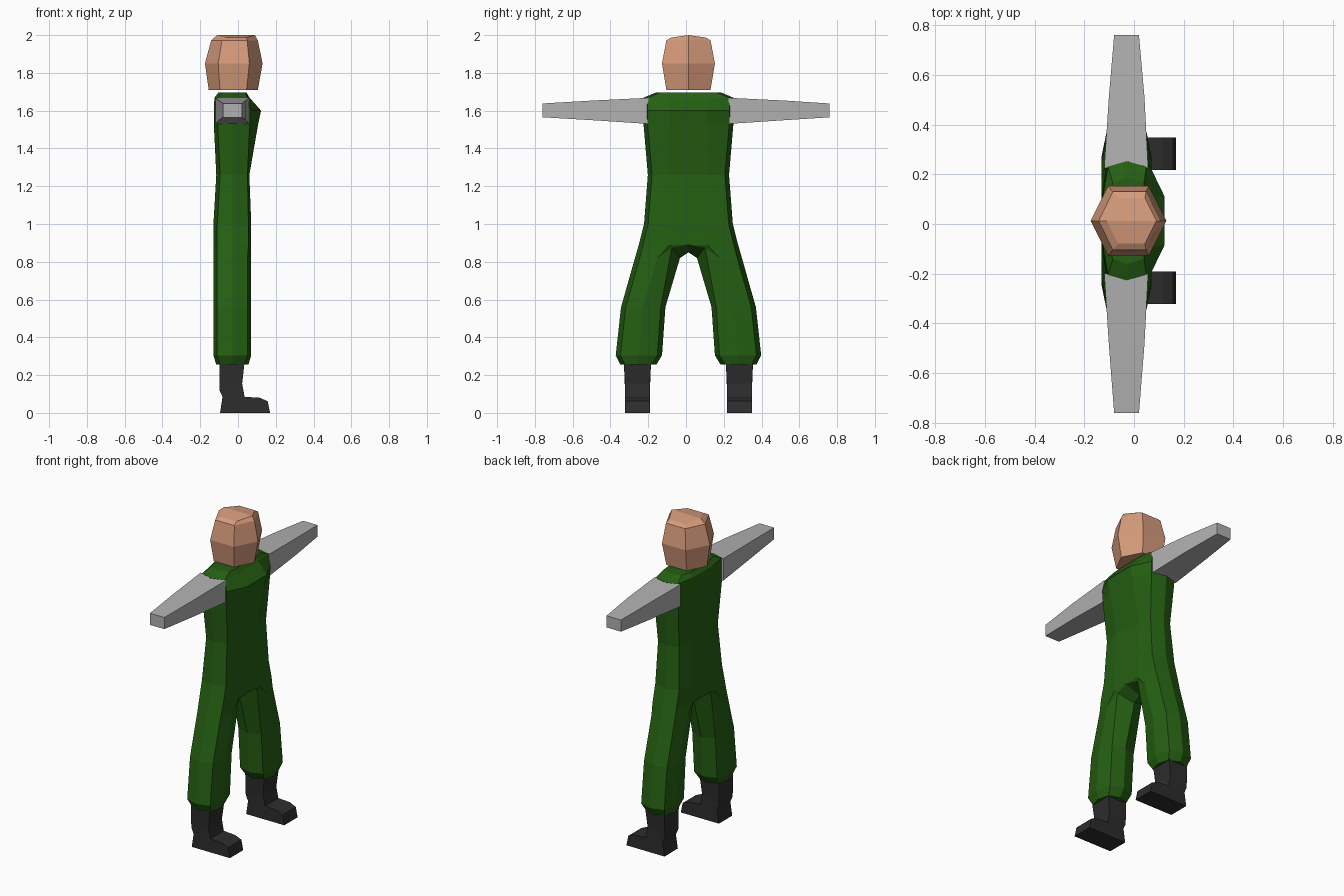
import bpy

if "Cube" in bpy.data.objects:
    bpy.data.objects.remove(bpy.data.objects["Cube"])

CY = 0.013   # the body's centre plane
CX = -0.03   # the middle of the body, front to back


def material(name, rgb):
    m = bpy.data.materials.new(name)
    m.diffuse_color = (*rgb, 1)
    m.use_nodes = True
    m.node_tree.nodes["Principled BSDF"].inputs["Base Color"].default_value = m.diffuse_color
    return m


GREEN = material("green overalls", (0.018, 0.115, 0.006))
SKIN = material("skin", (0.68, 0.33, 0.20))
GREY = material("grey sleeve", (0.44, 0.44, 0.44))
BLACK = material("dark boot", (0.026, 0.026, 0.027))


def make(name, verts, faces, mat, mirror=False):
    me = bpy.data.meshes.new(name)
    me.from_pydata(verts, [], faces)
    me.materials.append(mat)
    ob = bpy.data.objects.new(name, me)
    bpy.context.collection.objects.link(ob)
    bpy.context.view_layer.objects.active = ob
    ob.select_set(True)
    bpy.ops.object.mode_set(mode='EDIT')
    bpy.ops.mesh.select_all(action='SELECT')
    bpy.ops.mesh.normals_make_consistent(inside=False)
    bpy.ops.object.mode_set(mode='OBJECT')
    ob.select_set(False)
    ob.location.y = CY
    if mirror:
        mod = ob.modifiers.new("mirror", 'MIRROR')
        mod.use_axis = (False, True, False)
        mod.use_clip = True
    return ob


def loft(rings, cap=True):
    n = len(rings[0])
    verts = [v for r in rings for v in r]
    faces = [(a * n + i, a * n + (i + 1) % n, (a + 1) * n + (i + 1) % n, (a + 1) * n + i)
             for a in range(len(rings) - 1) for i in range(n)]
    if cap:
        faces += [tuple(range(n)), tuple(range(len(verts) - n, len(verts)))]
    return verts, faces


# Overalls: octagonal leg rings (height, inner y, outer y, back x, front x)
def leg_ring(z, y0, y1, xb, xf):
    c, b, d = (y0 + y1) / 2, 0.025, 0.02
    return [(CX, y0, z), (xf - d, y0 + b, z), (xf, c, z), (xf - d, y1 - b, z),
            (CX, y1, z), (xb + d, y1 - b, z), (xb, c, z), (xb + d, y0 + b, z)]


rings = [leg_ring(0.255, 0.17, 0.36, -0.115, 0.055),
         leg_ring(0.305, 0.14, 0.385, -0.13, 0.07),
         leg_ring(0.56, 0.122, 0.357, -0.13, 0.07)]
hip = leg_ring(0.82, 0.045, 0.283, -0.13, 0.07)
hip[1] = (0.06, 0.088, 0.875)
hip[7] = (-0.12, 0.088, 0.875)
rings.append(hip)


# Half torso rings, the first point is replaced by the crotch point
def torso_ring(z, w, xb, xf, side_x):
    k = w - 0.022
    return [(xf, 0, z), (xf, 0.1, z), (side_x, k, z), (CX, w, z),
            (xb + 0.02, k, z), (xb, 0.1, z), (xb, 0, z)]


torso = [torso_ring(0.89, 0.263, -0.13, 0.07, 0.055),
         torso_ring(1.0, 0.235, -0.13, 0.07, 0.055),
         torso_ring(1.26, 0.215, -0.115, 0.06, 0.05),
         torso_ring(1.53, 0.238, -0.128, 0.107, 0.062),
         torso_ring(1.60, 0.240, -0.128, 0.122, 0.065),
         torso_ring(1.668, 0.240, -0.125, 0.062, 0.05),
         torso_ring(1.695, 0.175, -0.105, 0.045, 0.04)]
t = torso[0]
rings.append([(CX, 0, 0.85)] + t)
verts, faces = loft(rings, cap=False)
faces.append(tuple(range(8)))
base = len(verts) - 7
for r in torso[1:]:
    verts += r
for a in range(len(torso) - 1):
    for i in range(6):
        p = base + a * 7 + i
        faces.append((p, p + 1, p + 8, p + 7))
faces.append(tuple(range(len(verts) - 7, len(verts))))
make("overalls", verts, faces, GREEN, mirror=True)

# Arms: tapering square sleeves
arm = []
for y, x0, x1, z0, z1 in ((0.212, -0.12, 0.057, 1.53, 1.668),
                          (0.50, -0.101, 0.042, 1.549, 1.654),
                          (0.748, -0.08, 0.02, 1.565, 1.638)):
    arm.append([(x0, y, z0), (x1, y, z0), (x1, y, z1), (x0, y, z1)])
for side, label in ((1, "left_arm"), (-1, "right_arm")):
    reach = 0.747 if side > 0 else 0.773
    pts = [[(x, side * (y if y < 0.7 else reach), z) for x, y, z in r] for r in arm]
    make(label, *loft(pts), GREY)

# Boots: side profile swept across the foot, shaft slightly wider at the top
profile = [(-0.098, 0.27), (-0.098, 0.12), (-0.082, 0.085), (-0.095, 0),
           (0.17, 0), (0.157, 0.062), (0.115, 0.08), (0.035, 0.085),
           (0.022, 0.155), (0.035, 0.27)]
n = len(profile)
verts = []
for s in (-1, 1):
    verts += [(x, 0.27 + s * (0.072 if z > 0.2 else 0.066), z) for x, z in profile]
faces = [(i, (i + 1) % n, n + (i + 1) % n, n + i) for i in range(n)]
for o in (0, n):
    faces += [(o, o + 1, o + 8, o + 9), (o + 1, o + 2, o + 7, o + 8),
              (o + 2, o + 3, o + 4, o + 5, o + 6, o + 7)]
make("boots", verts, faces, BLACK, mirror=True)


# Head: hexagonal rings with the crown ridge raised front to back
def head_ring(z, x0, x1, w, drop=0.0):
    a, b = x0 + (x1 - x0) * 0.23, x1 - (x1 - x0) * 0.23
    return [(x0, 0, z), (a, w, z - drop), (b, w, z - drop),
            (x1, 0, z), (b, -w, z - drop), (a, -w, z - drop)]


verts, faces = loft([head_ring(1.71, -0.155, 0.105, 0.117),
                     head_ring(1.85, -0.175, 0.13, 0.14),
                     head_ring(1.972, -0.142, 0.105, 0.117),
                     head_ring(2.0, -0.11, 0.09, 0.092, 0.013)])
# split the crown along its ridge
faces.pop()
faces += [(18, 19, 20, 21), (18, 21, 22, 23)]
make("head", verts, faces, SKIN)
